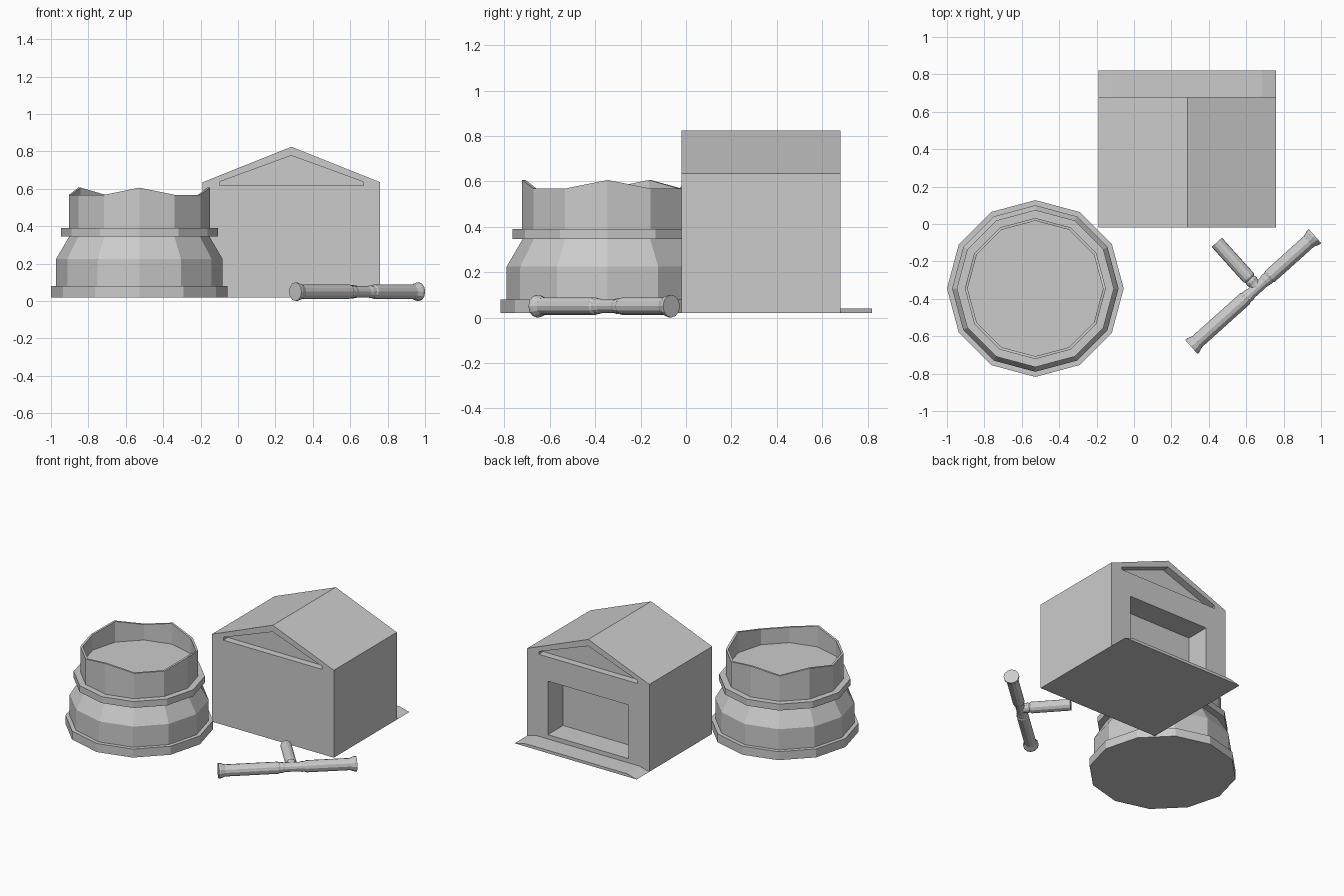
import bpy, bmesh
from math import sin, cos, pi
from mathutils import Vector, Matrix

if "Cube" in bpy.data.objects:
    bpy.data.objects.remove(bpy.data.objects["Cube"])


def finish(bm, name, matrix=Matrix()):
    bmesh.ops.recalc_face_normals(bm, faces=bm.faces)
    me = bpy.data.meshes.new(name)
    bm.to_mesh(me)
    bm.free()
    ob = bpy.data.objects.new(name, me)
    ob.matrix_world = matrix
    bpy.context.collection.objects.link(ob)
    return ob


def lathe(name, profile, sides, matrix, lift=None):
    """Turn (radius, height) points; lift[(ring, side)] raises single points."""
    bm = bmesh.new()
    lift = lift or {}
    rings = []
    for k, (r, z) in enumerate(profile):
        rings.append([bm.verts.new((r * cos(2 * pi * i / sides), r * sin(2 * pi * i / sides),
                                    z + lift.get((k, i), 0))) for i in range(sides)])
    for a, b in zip(rings, rings[1:]):
        for i in range(sides):
            j = (i + 1) % sides
            bm.faces.new((a[i], a[j], b[j], b[i]))
    bm.faces.new(rings[0])
    bm.faces.new(rings[-1])
    return finish(bm, name, matrix)


def prism(name, outline, y0, y1):
    """Extrude an (x, z) outline from y0 to y1."""
    bm = bmesh.new()
    f = bm.faces.new([bm.verts.new((x, y0, z)) for x, z in outline])
    ext = bmesh.ops.extrude_face_region(bm, geom=[f], use_keep_orig=True)
    bmesh.ops.translate(bm, vec=(0, y1 - y0, 0),
                        verts=[v for v in ext["geom"] if isinstance(v, bmesh.types.BMVert)])
    return finish(bm, name)


# house body with gabled roof
L, R, M = -0.19, 0.76, 0.285
Y0, Y1 = -0.02, 0.68
house = prism("house", [(L, 0.02), (R, 0.02), (R, 0.635), (M, 0.825), (L, 0.635)], Y0, Y1)

# gable recesses and doorway pocket
gable = [(M - 0.385, 0.617), (M + 0.385, 0.617), (M + 0.385, 0.637),
         (M, 0.778), (M - 0.385, 0.637)]
door = [(M - 0.315, 0.07), (M + 0.315, 0.07), (M + 0.315, 0.447), (M - 0.315, 0.447)]
cuts = [(gable, Y0 - 0.1, Y0 + 0.05), (gable, Y1 - 0.05, Y1 + 0.1), (door, Y1 - 0.17, Y1 + 0.1)]
for outline, a, b in cuts:
    cutter = prism("cutter", outline, a, b)
    cutter.hide_render = True
    mod = house.modifiers.new("recess", "BOOLEAN")
    mod.operation, mod.solver, mod.object = "DIFFERENCE", "EXACT", cutter
    bpy.context.view_layer.objects.active = house
    bpy.ops.object.modifier_apply(modifier=mod.name)
    bpy.data.objects.remove(cutter)

# doorstep with sloped ends
prism("doorstep", [(L, 0.02), (R, 0.02), (R - 0.075, 0.04), (L + 0.075, 0.04)], Y1, 0.82)

# tub with stepped rings and an uneven rim
tub = [(0.4725, 0.02), (0.4725, 0.08), (0.445, 0.08), (0.445, 0.225), (0.375, 0.345),
       (0.42, 0.345), (0.42, 0.39), (0.377, 0.39), (0.377, 0.568), (0.362, 0.568), (0.362, 0.46)]
peaks = {(k, i): 0.038 for k in (8, 9) for i in (0, 3, 5, 9)}
lathe("tub", tub, 12, Matrix.Translation((-0.5275, -0.345, 0)), peaks)


def along(start, direction):
    """Frame whose z axis runs along a level direction, x axis up."""
    z = Vector(direction).normalized()
    x = Vector((0, 0, 1))
    m = Matrix((x, z.cross(x), z)).transposed().to_4x4()
    m.translation = start
    return m


# flared stick in two halves with a narrow joint
axis = Vector((0.66, 0.592, 0)).normalized()
joint = Vector((0.66, -0.34, 0.05))
stick = [(0.05, -0.475), (0.05, -0.462), (0.039, -0.432), (0.039, -0.09), (0.034, -0.08),
         (0.034, -0.06), (0.03, -0.045), (0.03, 0.045), (0.034, 0.06), (0.034, 0.08),
         (0.039, 0.09), (0.039, 0.37), (0.05, 0.4), (0.05, 0.413)]
lathe("stick", stick, 12, along(joint, axis))

# side branch
branch = [(0.03, 0), (0.03, 0.03), (0.034, 0.045), (0.03, 0.06), (0.037, 0.07), (0.037, 0.325)]
lathe("stick_branch", branch, 12, along(joint, (-axis.y, axis.x, 0)))
